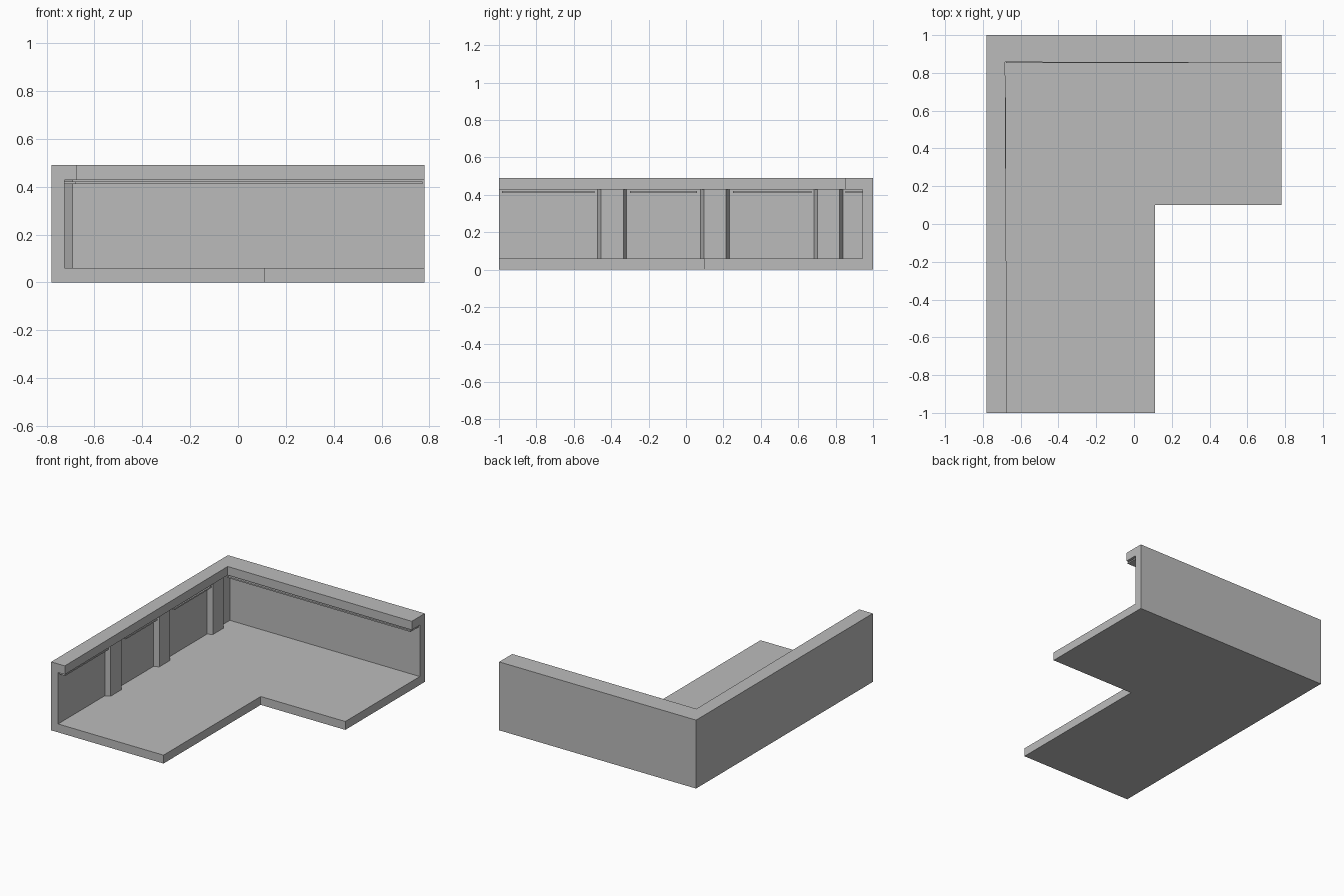
import bpy
import bmesh

cube = bpy.data.objects.get("Cube")
if cube:
    bpy.data.objects.remove(cube, do_unlink=True)

grey = bpy.data.materials.new("plain grey")
grey.use_nodes = True
colour = (0.5, 0.5, 0.5, 1)
grey.diffuse_color = colour
grey.node_tree.nodes["Principled BSDF"].inputs["Base Color"].default_value = colour


def prism(name, outline, z0, z1):
    """Extrude a counter-clockwise plan outline from z0 to z1."""
    bm = bmesh.new()
    face = bm.faces.new([bm.verts.new((x, y, z0)) for x, y in outline])
    top = bmesh.ops.extrude_face_region(bm, geom=[face])["geom"]
    verts = [v for v in top if isinstance(v, bmesh.types.BMVert)]
    bmesh.ops.translate(bm, verts=verts, vec=(0, 0, z1 - z0))
    bmesh.ops.recalc_face_normals(bm, faces=bm.faces)
    mesh = bpy.data.meshes.new(name)
    bm.to_mesh(mesh)
    bm.free()
    mesh.materials.append(grey)
    obj = bpy.data.objects.new(name, mesh)
    bpy.context.collection.objects.link(obj)
    return obj


def box(name, x0, x1, y0, y1, z0, z1):
    return prism(name, [(x0, y0), (x1, y0), (x1, y1), (x0, y1)], z0, z1)


W, D = 0.78, 1.0                # half width and half depth
FLOOR, SOFFIT, TOP = 0.06, 0.428, 0.49
WALL_X, WALL_Y = -0.725, 0.943  # inner wall faces

# L-shaped floor slab
prism("floor", [(-W, -D), (0.11, -D), (0.11, 0.1), (W, 0.1), (W, D), (-W, D)], 0, FLOOR)

# L-shaped wall
prism("walls", [(-W, -D), (WALL_X, -D), (WALL_X, WALL_Y), (W, WALL_Y), (W, D), (-W, D)],
      FLOOR, SOFFIT)

# Overhanging cornice, its inner edge tapering slightly
prism("cornice", [(-W, -D), (-0.672, -D), (-0.682, 0.857), (W, 0.852), (W, D), (-W, D)],
      SOFFIT, TOP)

# Pilasters with splayed sides on the side wall
for i, y in enumerate((-0.395, 0.155, 0.762)):
    prism(f"pilaster_{i + 1}",
          [(WALL_X, y - 0.077), (-0.69, y - 0.06), (-0.69, y + 0.06), (WALL_X, y + 0.077)],
          FLOOR, SOFFIT)

# Thin strips hung just under the cornice
for i, (y0, y1) in enumerate(((-0.985, -0.49), (-0.3, 0.06), (0.25, 0.67))):
    box(f"side_strip_{i + 1}", WALL_X, -0.678, y0, y1, 0.411, 0.421)
box("back_strip", -0.678, 0.77, 0.852, WALL_Y, 0.411, 0.421)
